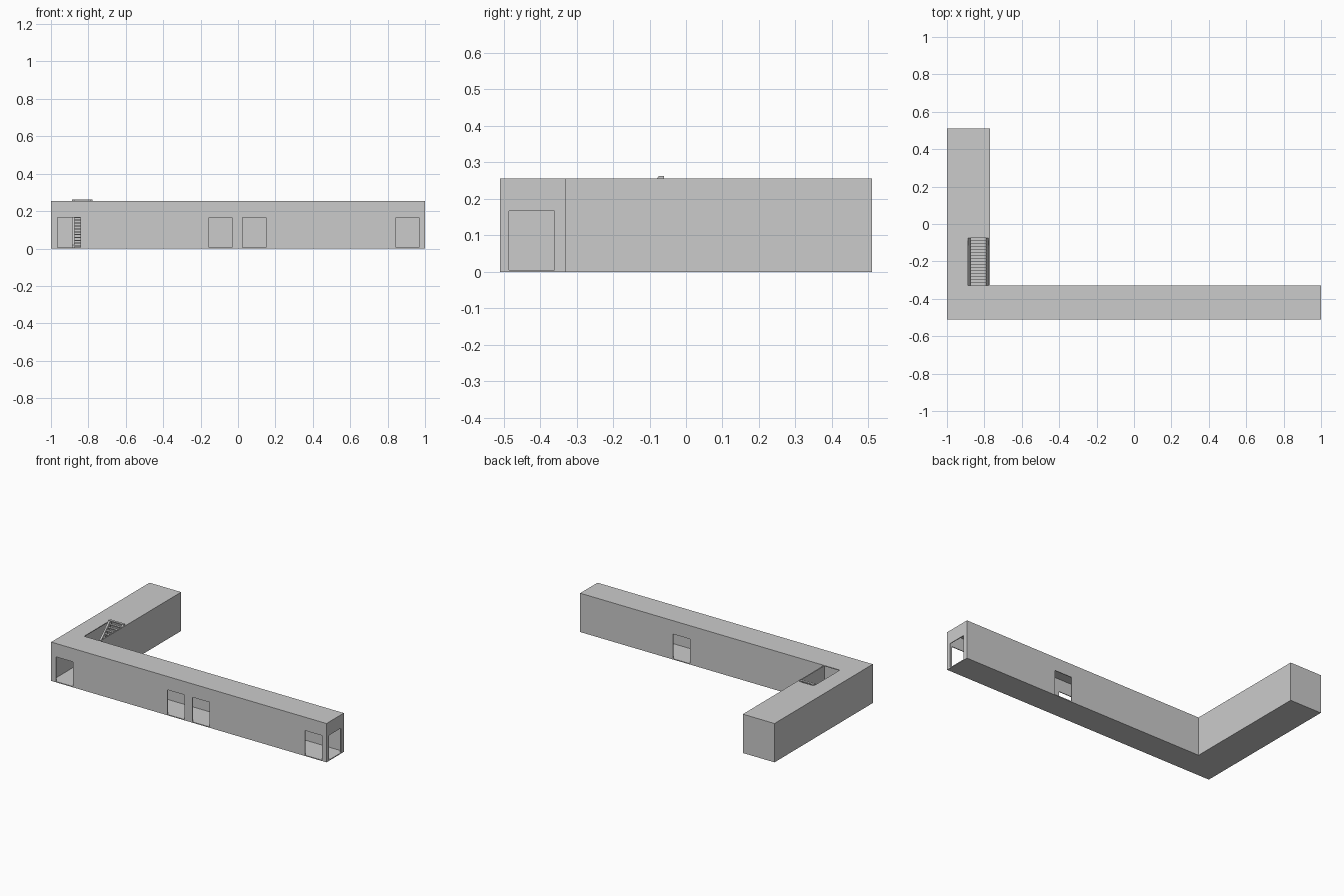
import bpy, bmesh

if "Cube" in bpy.data.objects:
    bpy.data.objects.remove(bpy.data.objects["Cube"])

T = 0.005            # wall thickness
H = 0.255            # roof height


def prism(name, pts, lo, hi, axis='z'):
    """Extrude a 2D outline along z (outline x,y) or x (outline y,z)."""
    bm = bmesh.new()
    put = (lambda p, h: (p[0], p[1], h)) if axis == 'z' else (lambda p, h: (h, p[0], p[1]))
    face = bm.faces.new([bm.verts.new(put(p, lo)) for p in pts])
    ext = bmesh.ops.extrude_face_region(bm, geom=[face])
    vec = (0, 0, hi - lo) if axis == 'z' else (hi - lo, 0, 0)
    bmesh.ops.translate(bm, vec=vec, verts=[v for v in ext['geom'] if isinstance(v, bmesh.types.BMVert)])
    bmesh.ops.recalc_face_normals(bm, faces=bm.faces)
    me = bpy.data.meshes.new(name)
    bm.to_mesh(me)
    bm.free()
    ob = bpy.data.objects.new(name, me)
    bpy.context.collection.objects.link(ob)
    return ob


def box(name, x0, x1, y0, y1, z0, z1):
    return prism(name, [(x0, y0), (x1, y0), (x1, y1), (x0, y1)], z0, z1)


def l_outline(i):
    """L-shaped plan, inset by i."""
    return [(-1 + i, -0.51 + i), (1 - i, -0.51 + i), (1 - i, -0.33 - i),
            (-0.77 - i, -0.33 - i), (-0.77 - i, 0.51 - i), (-1 + i, 0.51 - i)]


def cut(target, cutter):
    cutter.hide_render = True
    cutter.hide_viewport = True
    mod = target.modifiers.new(cutter.name, 'BOOLEAN')
    mod.operation = 'DIFFERENCE'
    mod.solver = 'EXACT'
    mod.object = cutter


# hollow L-shaped corridor
shell = prism("corridor_shell", l_outline(0), 0, H)
cut(shell, prism("interior_cutter", l_outline(T), T, H - T))

# doorways: front, back and right end
z0, z1 = T + 0.0005, 0.167
for x in (-0.965, -0.155, 0.025, 0.845):
    cut(shell, box("front_door_cutter", x, x + 0.124, -0.53, -0.49, z0, z1))
cut(shell, box("back_door_cutter", 0.202, 0.326, -0.35, -0.31, z0, z1))
cut(shell, box("end_door_cutter", 0.98, 1.02, -0.485, -0.361, z0, z1))

# stairwell opening in the roof
X0, X1, Y0, Y1 = -0.887, -0.777, -0.33, -0.06
cut(shell, box("stairwell_cutter", X0, X1, Y0, Y1, H - 0.03, H + 0.03))

# staircase: sloped stringers and open treads rising to the roof
N, TOP = 17, 0.263
run, rise = (Y1 - Y0) / N, TOP / N
for x in (X0, X1 - 0.013):
    prism("stair_stringer",
          [(Y0, T), (Y0 + 0.028, T), (Y1, TOP - 0.032), (Y1, TOP - 0.003),
           (Y1 - run, TOP - 0.003), (Y0, 0.018)], x, x + 0.012, 'x')
for i in range(N):
    y, z = Y0 + i * run, (i + 1) * rise
    last = i == N - 1
    inset = 0 if last else 0.012
    box("stair_tread", X0 + inset, X1 - 0.001 - inset, y, y + run, z - 0.006, z)
